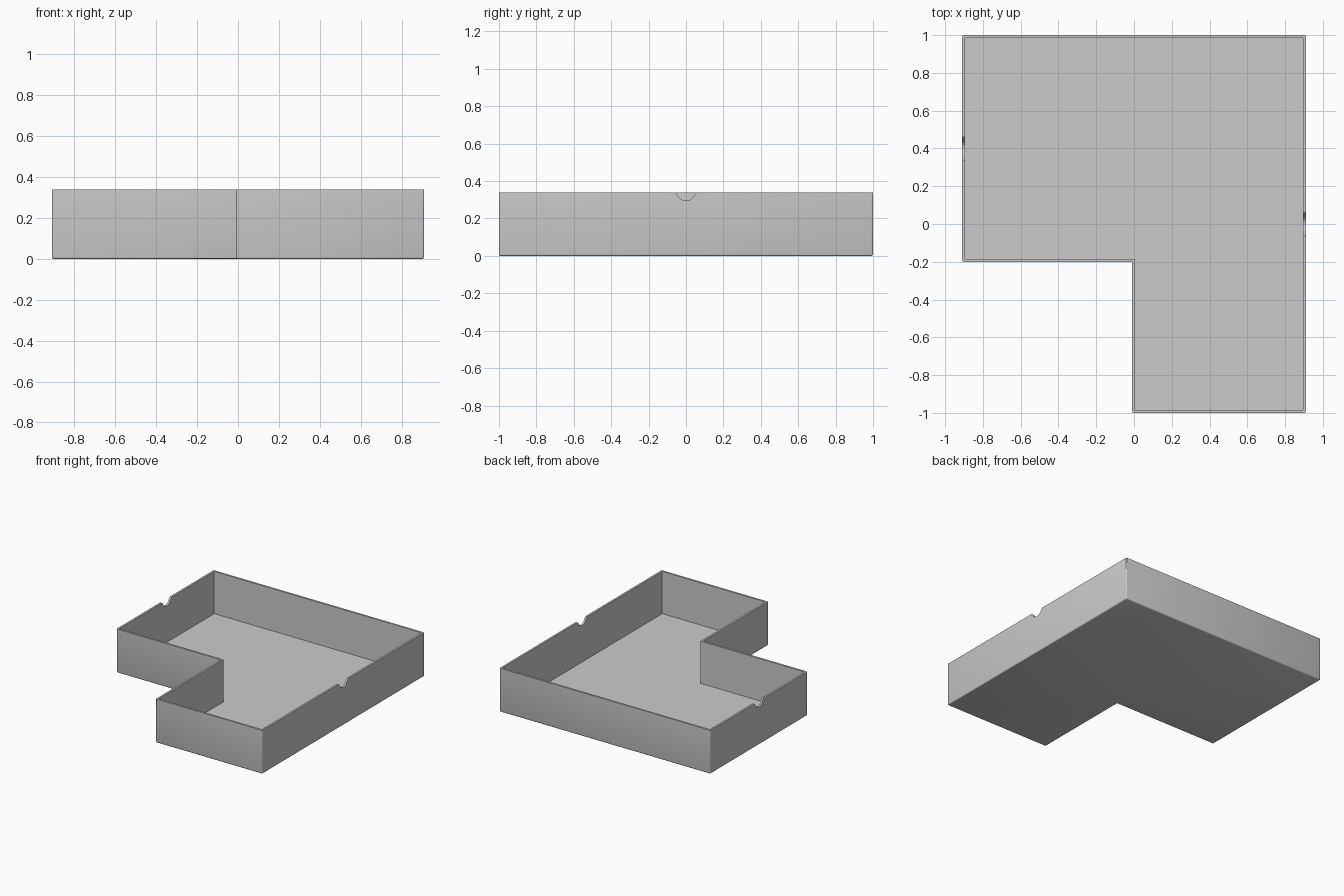
import bpy
import bmesh
from mathutils import Matrix

cube = bpy.data.objects.get("Cube")
if cube:
    bpy.data.objects.remove(cube, do_unlink=True)

HALF_X, HALF_Y, HEIGHT = 0.91, 1.0, 0.34
STEP_X, STEP_Y = -0.01, -0.2
WALL, FLOOR = 0.015, 0.01

grey = bpy.data.materials.new("light grey")
grey.use_nodes = True
colour = (0.6, 0.6, 0.6, 1)
grey.diffuse_color = colour
grey.node_tree.nodes["Principled BSDF"].inputs["Base Color"].default_value = colour


def l_outline(inset):
    """L-shaped plan, moved inwards by the inset."""
    x, y = HALF_X - inset, HALF_Y - inset
    sx, sy = STEP_X + inset, STEP_Y + inset
    return [(sx, -y), (x, -y), (x, y), (-x, y), (-x, sy), (sx, sy)]


def prism(name, outline, low, high, matrix=None, round_edges=0):
    """Extrude an outline from low to high; optionally soften outer edges."""
    bm = bmesh.new()
    base = bm.faces.new([bm.verts.new((a, b, low)) for a, b in outline])
    top = bmesh.ops.extrude_face_region(bm, geom=[base])
    moved = [g for g in top["geom"] if isinstance(g, bmesh.types.BMVert)]
    bmesh.ops.translate(bm, verts=moved, vec=(0, 0, high - low))
    bmesh.ops.recalc_face_normals(bm, faces=bm.faces)
    if round_edges:
        edges = [e for e in bm.edges
                 if min(v.co.z for v in e.verts) < low + 1e-4
                 and e.is_convex]
        bmesh.ops.bevel(bm, geom=edges, offset=round_edges, segments=3,
                        profile=0.5, affect='EDGES')
    if matrix:
        bm.transform(matrix)
        bmesh.ops.recalc_face_normals(bm, faces=bm.faces)
    mesh = bpy.data.meshes.new(name)
    bm.to_mesh(mesh)
    bm.free()
    mesh.materials.append(grey)
    obj = bpy.data.objects.new(name, mesh)
    bpy.context.collection.objects.link(obj)
    return obj


def cut(obj, cutter):
    """Subtract the cutter, then discard it."""
    cutter.hide_render = True
    mod = obj.modifiers.new("cut", 'BOOLEAN')
    mod.operation = 'DIFFERENCE'
    mod.solver = 'EXACT'
    mod.object = cutter
    bpy.context.view_layer.objects.active = obj
    bpy.ops.object.modifier_apply(modifier=mod.name)
    bpy.data.objects.remove(cutter, do_unlink=True)


# Open tray with an L-shaped floor and thin walls
tray = prism("tray", l_outline(0), 0, HEIGHT, round_edges=0.008)
cut(tray, prism("hollow", l_outline(WALL), FLOOR, HEIGHT + 0.1))

# Rounded notch in the rim of each long side wall
side = [(0.06, 0.34), (0.052, 0.334), (0.045, 0.324), (0.036, 0.311),
        (0.026, 0.302), (0.014, 0.297)]
notch = ([(0.06, 0.4)] + side + [(0, 0.295)]
         + [(-a, b) for a, b in reversed(side)] + [(-0.06, 0.4)])
# Profile axes become y and z, extrusion runs along x
turn = Matrix(((0, 0, 1, 0), (1, 0, 0, 0), (0, 1, 0, 0), (0, 0, 0, 1)))
for x, y in ((HALF_X, 0), (-HALF_X, 0.4)):
    place = Matrix.Translation((x, y, 0)) @ turn
    cut(tray, prism("notch", notch, -0.05, 0.05, place))

bpy.ops.object.select_all(action='DESELECT')
tray.select_set(True)
bpy.context.view_layer.objects.active = tray
bpy.ops.object.shade_smooth_by_angle()
